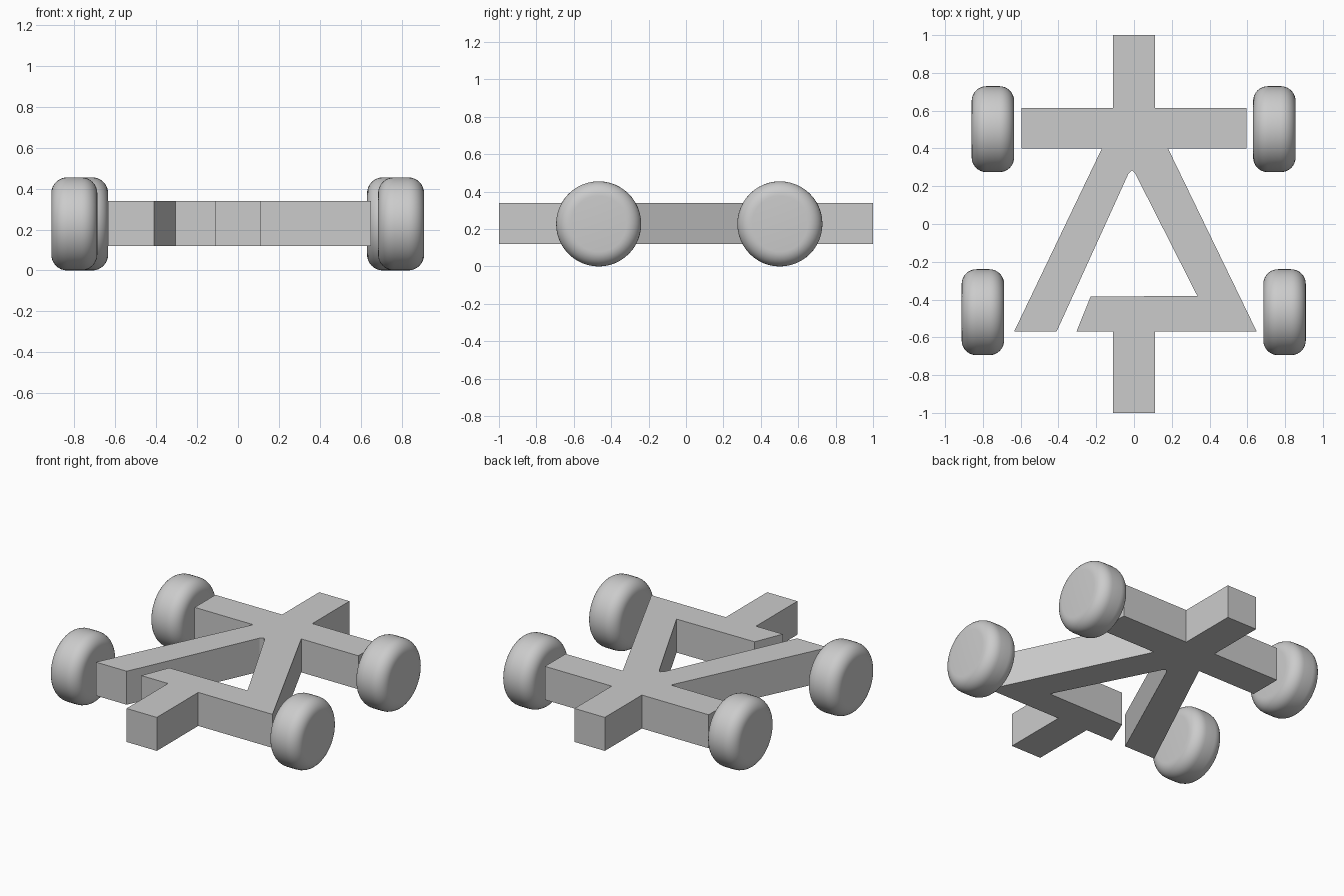
import bpy, bmesh, math

cube = bpy.data.objects.get("Cube")
if cube:
    bpy.data.objects.remove(cube, do_unlink=True)

grey = bpy.data.materials.new("plain grey")
grey.use_nodes = True
colour = (0.6, 0.6, 0.6, 1)
grey.diffuse_color = colour
grey.node_tree.nodes["Principled BSDF"].inputs["Base Color"].default_value = colour


def add_object(name, bm):
    bmesh.ops.recalc_face_normals(bm, faces=bm.faces)
    mesh = bpy.data.meshes.new(name)
    bm.to_mesh(mesh)
    bm.free()
    mesh.materials.append(grey)
    obj = bpy.data.objects.new(name, mesh)
    bpy.context.collection.objects.link(obj)
    return obj


# Chassis: one flat outline, open at the front right, extruded upward
outline = [
    (-0.11, -1), (0.11, -1), (0.11, -0.57), (0.65, -0.57),     # nose, front left
    (0.18, 0.4), (0.595, 0.4), (0.595, 0.615), (0.11, 0.615),  # rear axle, left
    (0.11, 1), (-0.11, 1),                                     # tail
    (-0.11, 0.615), (-0.595, 0.615), (-0.595, 0.4), (-0.17, 0.4),
    (-0.635, -0.57), (-0.41, -0.57),                           # right arm
    (-0.03, 0.265), (-0.01, 0.285), (0.005, 0.27),             # inner apex
    (0.335, -0.38), (-0.23, -0.385), (-0.305, -0.57), (-0.11, -0.57),
]
bm = bmesh.new()
base = bm.faces.new([bm.verts.new((x, y, 0.12)) for x, y in outline])
top = bmesh.ops.extrude_face_region(bm, geom=[base], use_keep_orig=True)
bmesh.ops.translate(bm, vec=(0, 0, 0.22),
                    verts=[v for v in top["geom"] if isinstance(v, bmesh.types.BMVert)])
add_object("chassis", bm)


# Wheels: a rounded tyre profile spun about the axle
def add_wheel(name, x, y, radius=0.2275, half_width=0.1125, bevel=0.078):
    steps = 8
    arc = [(half_width - bevel + bevel * math.sin(a), radius - bevel + bevel * math.cos(a))
           for a in (i * math.pi / 2 / steps for i in range(steps + 1))]
    profile = [(-u, r) for u, r in reversed(arc)] + arc
    profile = [(-half_width, 0)] + profile + [(half_width, 0)]
    bm = bmesh.new()
    verts = [bm.verts.new((u, 0, r)) for u, r in profile]
    edges = [bm.edges.new(pair) for pair in zip(verts, verts[1:])]
    bmesh.ops.spin(bm, geom=verts + edges, cent=(0, 0, 0), axis=(1, 0, 0),
                   angle=math.tau, steps=48)
    bmesh.ops.remove_doubles(bm, verts=bm.verts, dist=0.0005)
    for face in bm.faces:
        face.smooth = True
    wheel = add_object(name, bm)
    wheel.location = (x, y, radius)


for end, y, right_x, left_x in (("front", -0.467, -0.8, 0.797), ("rear", 0.502, -0.747, 0.743)):
    add_wheel(end + "_right_wheel", right_x, y)
    add_wheel(end + "_left_wheel", left_x, y)
